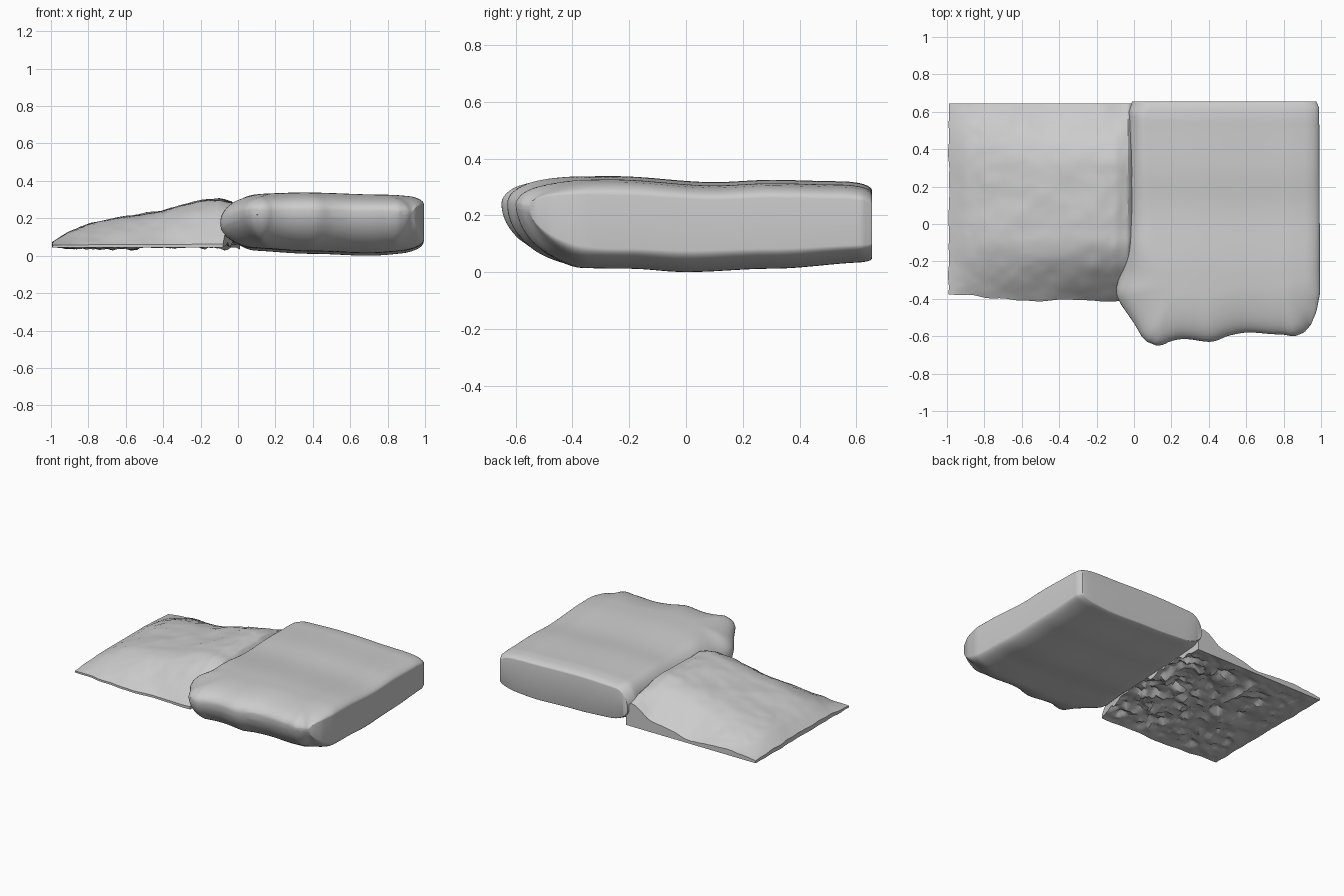
import bpy, bmesh, math
from mathutils import Vector, noise, kdtree

if "Cube" in bpy.data.objects:
    bpy.data.objects.remove(bpy.data.objects["Cube"])


def keys(t, pts, smooth=True):
    """Interpolate a short list of (position, value) pairs."""
    if t <= pts[0][0]:
        return pts[0][1]
    for (a, va), (b, vb) in zip(pts, pts[1:]):
        if t <= b:
            f = (t - a) / (b - a)
            if smooth:
                f = f * f * (3 - 2 * f)
            return va + (vb - va) * f
    return pts[-1][1]


def rounded(d, r, p=2.0):
    """Rounded falloff: 0 at the edge, 1 at distance r."""
    return max(0.0, 1 - (1 - min(max(d / r, 0), 1)) ** p) ** (1 / p)


def spaced(i, n):
    """Grid spacing that is denser towards both ends."""
    return 0.5 - 0.5 * math.cos(math.pi * i / n)


def shell(name, plan, top, bottom, nx, ny, angle):
    """Closed body from a top grid and a bottom grid over one plan outline."""
    bm = bmesh.new()
    layers = []
    for height in (top, bottom):
        rows = []
        for j in range(ny + 1):
            v = spaced(j, ny)
            row = []
            for i in range(nx + 1):
                u = spaced(i, nx)
                x, y = plan(u, v)
                row.append(bm.verts.new((x, y, height(x, y, u, v))))
            rows.append(row)
        layers.append(rows)
    for rows in layers:
        for j in range(ny):
            for i in range(nx):
                bm.faces.new((rows[j][i], rows[j][i + 1],
                              rows[j + 1][i + 1], rows[j + 1][i]))
    # side walls around the rim
    rim = ([(0, i) for i in range(nx)] + [(j, nx) for j in range(ny)]
           + [(ny, i) for i in range(nx, 0, -1)] + [(j, 0) for j in range(ny, 0, -1)])
    t, b = layers
    for (j, i), (l, k) in zip(rim, rim[1:] + rim[:1]):
        bm.faces.new((t[j][i], t[l][k], b[l][k], b[j][i]))
    bmesh.ops.remove_doubles(bm, verts=bm.verts, dist=0.0005)
    bmesh.ops.recalc_face_normals(bm, faces=bm.faces)
    mesh = bpy.data.meshes.new(name)
    bm.to_mesh(mesh)
    bm.free()
    obj = bpy.data.objects.new(name, mesh)
    bpy.context.collection.objects.link(obj)
    bpy.ops.object.select_all(action='DESELECT')
    obj.select_set(True)
    bpy.context.view_layer.objects.active = obj
    bpy.ops.object.shade_smooth_by_angle(angle=math.radians(angle))
    return obj


# Thick cushion: wavy rounded front, rounded left, upright right and back walls
LEFT = [(-.65, .12), (-.63, .07), (-.6, .04), (-.53, 0), (-.43, -.07), (-.38, -.095),
        (-.34, -.095), (-.25, -.07), (-.15, -.055), (0, -.045), (.6, -.035), (.655, -.01)]
RIGHT = [(-.6, .86), (-.58, .91), (-.54, .945), (-.47, .975), (-.37, .995),
         (.62, .99), (.655, .975)]
FRONT = [(0, -.65), (.27, -.615), (.42, -.63), (.66, -.58), (.87, -.59), (1, -.6)]
BACK = .655
N = 64


def cushion_plan(u, v):
    y = keys(u, FRONT) * (1 - v) + BACK * v
    return keys(y, LEFT, False) * (1 - u) + keys(y, RIGHT, False) * u, y


# points along the rounded part of the rim, used to measure edge distance
fine = [spaced(k, 4 * N) for k in range(4 * N + 1)]
rim_points = [cushion_plan(0, s) for s in fine] + [cushion_plan(s, 0) for s in fine]
rim_points += [p for p in (cushion_plan(1, s) for s in fine) if p[1] < -.55]
tree = kdtree.KDTree(len(rim_points))
for n, p in enumerate(rim_points):
    tree.insert((p[0], p[1], 0), n)
tree.balance()


def cushion_mid(y):
    return keys(y, [(-.65, .24), (-.25, .16), (.655, .16)])


def cushion_edges(x, y):
    """Distances to the rounded rim, the right wall and the back wall."""
    return tree.find((x, y, 0))[2], keys(y, RIGHT, False) - x, BACK - y


def cushion_top(x, y, u, v):
    d, dr, db = cushion_edges(x, y)
    full = keys(y, [(-.65, .335), (-.25, .338), (.1, .317), (.3, .325), (.55, .32), (.655, .31)])
    full += keys(x, [(0, -.01), (.35, 0), (.8, -.012), (1, -.025)])
    r = keys(y, [(-.6, .2), (-.36, .25), (-.1, .14), (.655, .1)])
    f = rounded(d, r, 2.1) * (.72 + .28 * rounded(dr, .08)) * (.85 + .15 * rounded(db, .05))
    return cushion_mid(y) + (full - cushion_mid(y)) * f


def cushion_bottom(x, y, u, v):
    d, dr, db = cushion_edges(x, y)
    low = keys(y, [(-.65, .02), (-.2, .012), (0, 0), (.3, .012), (.655, .035)])
    low += keys(x, [(0, .03), (.4, .01), (.7, 0), (1, .02)])
    f = rounded(d, keys(y, [(-.5, .28), (-.2, .14)]))
    f *= (.6 + .4 * rounded(dr, .12)) * (.9 + .1 * rounded(db, .05))
    return cushion_mid(y) + (low - cushion_mid(y)) * f


shell("cushion", cushion_plan, cushion_top, cushion_bottom, N, N, 40)


# Crumpled cloth wedge: thin at the left, rising to meet the cushion
def cloth_plan(u, v):
    end = -.08 + .09 * min(1, 2.5 * v)
    x = -.99 + (end + .99) * u
    front = keys(u, [(0, -.375), (.45, -.41), (1, -.41)])
    y = front * (1 - v) + .645 * v
    wobble = noise.noise(Vector((x * 9, y * 9, 3)))
    return x + .01 * wobble * (1 - u), y + .01 * wobble * (1 - v)


def cloth_top(x, y, u, v):
    rise = keys(x, [(-1, .015), (-.9, .075), (-.8, .115), (-.6, .155), (-.4, .185),
                    (-.2, .24), (-.1, .25), (-.03, .23), (.02, .16)], False)
    wall = keys(x, [(-1, .3), (-.5, .1), (-.2, .25), (0, .7)])
    edge = .03 + .97 * math.sin(math.pi / 2 * min(v / .33, 1))
    edge *= wall + (1 - wall) * math.sin(math.pi / 2 * min((1 - v) / .33, 1))
    crease = noise.fractal(Vector((x * 5, y * 5, 0)), 0.8, 2.0, 4)
    return .055 + rise * edge + .009 * crease * min(1, 6 * u, .2 + 6 * v)


def cloth_bottom(x, y, u, v):
    inner = min(1, 8 * min(u, v, 1 - v))
    crumple = noise.noise(Vector((x * 8, y * 8, 7))) + .8 * noise.noise(Vector((x * 19, y * 19, 1)))
    lift = keys(x, [(-1, 0), (-.6, .005), (-.2, .02)])
    z = .045 + (lift + (.02 + lift) * crumple) * inner
    return max(.02, min(z, cloth_top(x, y, u, v) - .01))


shell("cloth_wedge", cloth_plan, cloth_top, cloth_bottom, 60, 60, 30)
